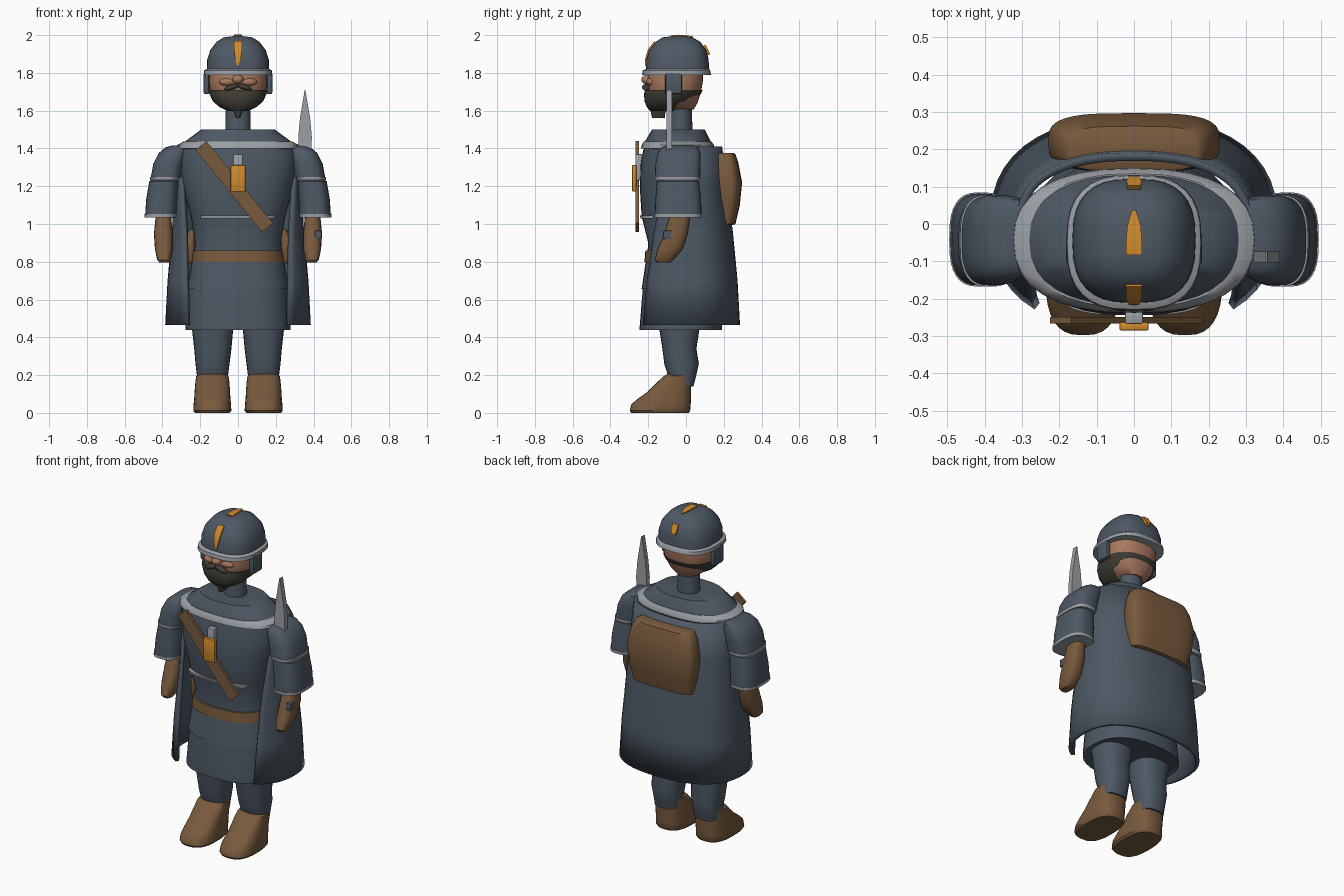
import bpy
import bmesh
from math import cos, sin, pi, radians, copysign
from mathutils import Vector

if "Cube" in bpy.data.objects:
    bpy.data.objects.remove(bpy.data.objects["Cube"], do_unlink=True)


def material(name, rgb):
    mat = bpy.data.materials.new(name)
    mat.use_nodes = True
    mat.diffuse_color = (*rgb, 1)
    mat.node_tree.nodes["Principled BSDF"].inputs["Base Color"].default_value = (*rgb, 1)
    return mat


CLOTH = material("slate cloth", (.076, .098, .127))
LEATHER = material("brown leather", (.19, .102, .047))
STEEL = material("pale steel", (.33, .345, .37))
BRASS = material("orange brass", (.65, .26, .025))
SKIN = material("skin", (.40, .19, .115))
HAIR = material("dark hair", (.053, .048, .036))


def finish(name, bm, mat, angle=40):
    bmesh.ops.recalc_face_normals(bm, faces=bm.faces)
    mesh = bpy.data.meshes.new(name)
    bm.to_mesh(mesh)
    bm.free()
    mesh.materials.append(mat)
    obj = bpy.data.objects.new(name, mesh)
    bpy.context.collection.objects.link(obj)
    bpy.ops.object.select_all(action="DESELECT")
    obj.select_set(True)
    bpy.context.view_layer.objects.active = obj
    bpy.ops.object.shade_smooth_by_angle(angle=radians(angle))
    return obj


def bend(value, power):
    return copysign(abs(value) ** (2 / power), value)


def loft(name, mat, rings, power=2.4, side=1, count=32, angle=40):
    """Rounded sections, each given as z, x min, x max, y min, y max."""
    bm = bmesh.new()
    loops = []
    for z, x0, x1, y0, y1 in rings:
        loop = []
        for i in range(count):
            a = 2 * pi * i / count
            x = (x0 + x1) / 2 + (x1 - x0) / 2 * bend(cos(a), power)
            y = (y0 + y1) / 2 + (y1 - y0) / 2 * bend(sin(a), power)
            loop.append(bm.verts.new((side * x, y, z)))
        loops.append(loop)
    for low, high in zip(loops, loops[1:]):
        for i in range(count):
            j = (i + 1) % count
            bm.faces.new((low[i], low[j], high[j], high[i]))
    bm.faces.new(loops[0])
    bm.faces.new(loops[-1])
    return finish(name, bm, mat, angle)


def body(name, mat, rings, **options):
    """Centred loft: z, half width, y min, y max."""
    return loft(name, mat, [(z, -w, w, a, b) for z, w, a, b in rings], **options)


def box(name, mat, center, size, tilt=0, bevel=0):
    bm = bmesh.new()
    bmesh.ops.create_cube(bm, size=1)
    bmesh.ops.scale(bm, vec=size, verts=bm.verts)
    if bevel:
        bmesh.ops.bevel(bm, geom=bm.edges[:], offset=bevel, segments=2, affect="EDGES", profile=.5)
    obj = finish(name, bm, mat)
    obj.location = center
    obj.rotation_euler.y = tilt
    return obj


def ball(name, mat, center, radii, tilt=(0, 0, 0)):
    bm = bmesh.new()
    bmesh.ops.create_uvsphere(bm, u_segments=20, v_segments=12, radius=1)
    bmesh.ops.scale(bm, vec=radii, verts=bm.verts)
    obj = finish(name, bm, mat)
    obj.location = center
    obj.rotation_euler = tilt
    return obj


def ribbon(name, mat, path, widths, lift=.007):
    """Tapered strip following a path in the middle plane."""
    bm = bmesh.new()
    rows = []
    for (y, z), w in zip(path, widths):
        out = Vector((0, y + .045, z - 1.8)).normalized() * lift
        base = Vector((0, y, z))
        rows.append([bm.verts.new(base + k * out + Vector((x, 0, 0)))
                     for x, k in ((-w, -1), (w, -1), (w, 1), (-w, 1))])
    for a, b in zip(rows, rows[1:]):
        for i in range(4):
            bm.faces.new((a[i], a[i - 1], b[i - 1], b[i]))
    bm.faces.new(rows[0])
    bm.faces.new(rows[-1])
    return finish(name, bm, mat)


# Tunic, skirt tiers, belt
body("tunic", CLOTH, [(.78, .245, -.21, .14), (.9, .228, -.2, .13), (1.04, .25, -.235, .14),
                      (1.2, .295, -.245, .15), (1.33, .315, -.24, .15), (1.42, .31, -.22, .14)])
body("upper_skirt", CLOTH, [(.655, .268, -.235, .17), (.81, .245, -.212, .15)])
body("lower_skirt", CLOTH, [(.45, .255, -.22, .17), (.44, .278, -.245, .19),
                            (.46, .278, -.245, .19), (.67, .262, -.228, .165)])
body("belt", LEATHER, [(.8, .246, -.22, .152), (.86, .239, -.215, .147)])
body("chest_hem", STEEL, [(1.03, .2, -.241, -.1), (1.045, .2, -.244, -.1)], power=3)

# Shoulder mantle with its trim, and neck
body("mantle", CLOTH, [(1.39, .31, -.225, .14), (1.43, .29, -.222, .135),
                       (1.5, .195, -.18, .1), (1.5, .08, -.1, .04)])
body("mantle_trim", STEEL, [(1.398, .31, -.22, .13), (1.4, .326, -.238, .15),
                            (1.418, .322, -.235, .148), (1.437, .288, -.223, .135)])
body("neck", CLOTH, [(1.47, .067, -.09, .035), (1.65, .064, -.08, .03)], power=2)

# Head and beard
body("head", SKIN, [(1.605, .06, -.14, .04), (1.64, .115, -.18, .06), (1.7, .148, -.2, .08),
                    (1.76, .155, -.205, .09), (1.82, .15, -.2, .09)])
body("beard", HAIR, [(1.598, .055, -.19, -.05), (1.62, .1, -.208, -.02), (1.65, .133, -.22, .045),
                     (1.69, .152, -.222, .08), (1.71, .157, -.216, .088)])
loft("beard_tip", HAIR, [(1.562, -.012, .012, -.18, -.11), (1.585, -.02, .02, -.185, -.11),
                         (1.62, -.03, .03, -.19, -.1)], power=3, count=16)
ball("nose", SKIN, (0, -.205, 1.765), (.03, .032, .025))
for s in (-1, 1):
    ball("moustache", HAIR, (s * .035, -.213, 1.724), (.04, .02, .014), (0, s * .3, 0))
    ball("cheek", SKIN, (s * .055, -.185, 1.752), (.045, .025, .022))

# Helmet, brim, ear guards, crest marks
body("helmet", CLOTH, [(1.8, .166, -.212, .122), (1.87, .163, -.21, .12), (1.92, .147, -.195, .108),
                       (1.965, .113, -.16, .075), (1.988, .075, -.125, .035),
                       (1.994, .03, -.075, -.01)], power=2.7, angle=60)
body("helmet_brim", STEEL, [(1.788, .165, -.21, .115), (1.79, .181, -.232, .132),
                            (1.812, .179, -.229, .13), (1.822, .164, -.211, .121)], power=2.7)
ribbon("front_crest", BRASS, [(-.211, 1.838), (-.21, 1.87), (-.196, 1.92), (-.163, 1.963)],
       [.006, .014, .021, .021])
ribbon("top_crest", BRASS, [(-.082, 1.993), (-.04, 1.996), (-.005, 1.994), (.035, 1.988)],
       [.021, .021, .018, .005], .006)
ribbon("back_crest", BRASS, [(.12, 1.895), (.109, 1.92), (.097, 1.945)], [.014, .02, .018], .009)

for s in (-1, 1):
    box("ear_guard", CLOTH, (s * .167, -.065, 1.745), (.03, .09, .115), bevel=.01)

    # Arms
    loft("upper_sleeve", CLOTH, [(1.245, .3, .462, -.165, .075), (1.32, .285, .448, -.162, .078),
                                 (1.375, .27, .42, -.15, .076), (1.405, .26, .385, -.13, .065),
                                 (1.415, .27, .35, -.1, .04)], power=2.8, side=s)
    loft("upper_sleeve_trim", STEEL, [(1.232, .31, .465, -.167, .077),
                                      (1.25, .305, .466, -.168, .078)], power=2.8, side=s)
    loft("lower_sleeve", CLOTH, [(1.045, .325, .492, -.165, .082), (1.13, .32, .486, -.162, .08),
                                 (1.225, .315, .47, -.155, .07), (1.24, .33, .45, -.13, .05)],
         power=2.8, side=s)
    loft("cuff_trim", STEEL, [(1.035, .325, .495, -.168, .085), (1.052, .323, .495, -.168, .085)],
         power=2.8, side=s)
    loft("glove", LEATHER, [(.795, .365, .415, -.155, -.085), (.81, .355, .428, -.165, -.065),
                            (.87, .345, .44, -.15, -.015), (.95, .345, .445, -.115, .01),
                            (1.05, .355, .435, -.085, .025)], side=s, power=2.6, count=20)

    # Hip pouches
    loft("hip_pouch", LEATHER, [(.79, .23, .27, -.06, .06), (.82, .22, .285, -.08, .08),
                                (.92, .22, .285, -.08, .08), (.97, .22, .26, -.06, .06)], side=s)

    # Legs and boots
    loft("leg", CLOTH, [(.14, .06, .21, -.07, .04), (.18, .055, .215, -.09, .05),
                        (.26, .045, .225, -.115, .068), (.34, .035, .232, -.125, .055),
                        (.5, .02, .25, -.15, .08)], side=s, count=24)
    loft("boot", LEATHER, [(0, .045, .228, -.29, .015), (.012, .035, .237, -.298, .022),
                           (.045, .037, .235, -.29, .025), (.075, .04, .232, -.255, .026),
                           (.11, .042, .23, -.205, .027), (.16, .045, .226, -.155, .028),
                           (.195, .05, .222, -.118, .03), (.205, .07, .2, -.1, .015)],
         side=s, power=2.7)

box("glove_buckle", CLOTH, (.425, -.092, .943), (.035, .058, .046), bevel=.006)

# Cape, open at the front: z, half width, half depth, wrap angle past the side
bm = bmesh.new()
rows = []
for z, w, d, wrap in ((.465, .375, .275, 50), (.7, .362, .262, 46), (.95, .34, .238, 40),
                      (1.2, .325, .208, 30), (1.41, .305, .18, 12)):
    angles = [radians(-wrap + (180 + 2 * wrap) * i / 36) for i in range(37)]
    rows.append([bm.verts.new((w * bend(cos(a), 2.4), d * bend(sin(a), 2.4), z)) for a in angles])
for low, high in zip(rows, rows[1:]):
    for i in range(36):
        bm.faces.new((low[i], low[i + 1], high[i + 1], high[i]))
cape = finish("cape", bm, CLOTH)
shell = cape.modifiers.new("thickness", "SOLIDIFY")
shell.thickness = .022
shell.offset = 0

# Backpack
body("backpack", LEATHER, [(.995, .185, .14, .25), (1.0, .2, .14, .262), (1.1, .218, .14, .285),
                           (1.22, .23, .14, .297), (1.32, .21, .14, .278),
                           (1.37, .185, .14, .262), (1.377, .17, .15, .25)], power=3.4)

# Chest strap with buckle
box("chest_strap", LEATHER, (-.02, -.258, 1.198), (.075, .018, .56), tilt=radians(-39))
box("strap_buckle", BRASS, (0, -.274, 1.242), (.078, .022, .14), bevel=.004)
box("buckle_pin", STEEL, (0, -.25, 1.3), (.048, .035, .14), bevel=.004)

# Spear blade
bm = bmesh.new()
outline = [(-.034, 1.395), (.034, 1.395), (.036, 1.46), (.027, 1.56), (.002, 1.71),
           (-.002, 1.71), (-.027, 1.56), (-.036, 1.46)]
blade = bm.faces.new([bm.verts.new((.355 + x, -.103, z)) for x, z in outline])
solid = bmesh.ops.extrude_face_region(bm, geom=[blade])["geom"]
bmesh.ops.translate(bm, vec=(0, .03, 0),
                    verts=[v for v in solid if isinstance(v, bmesh.types.BMVert)])
finish("spear_blade", bm, STEEL)
